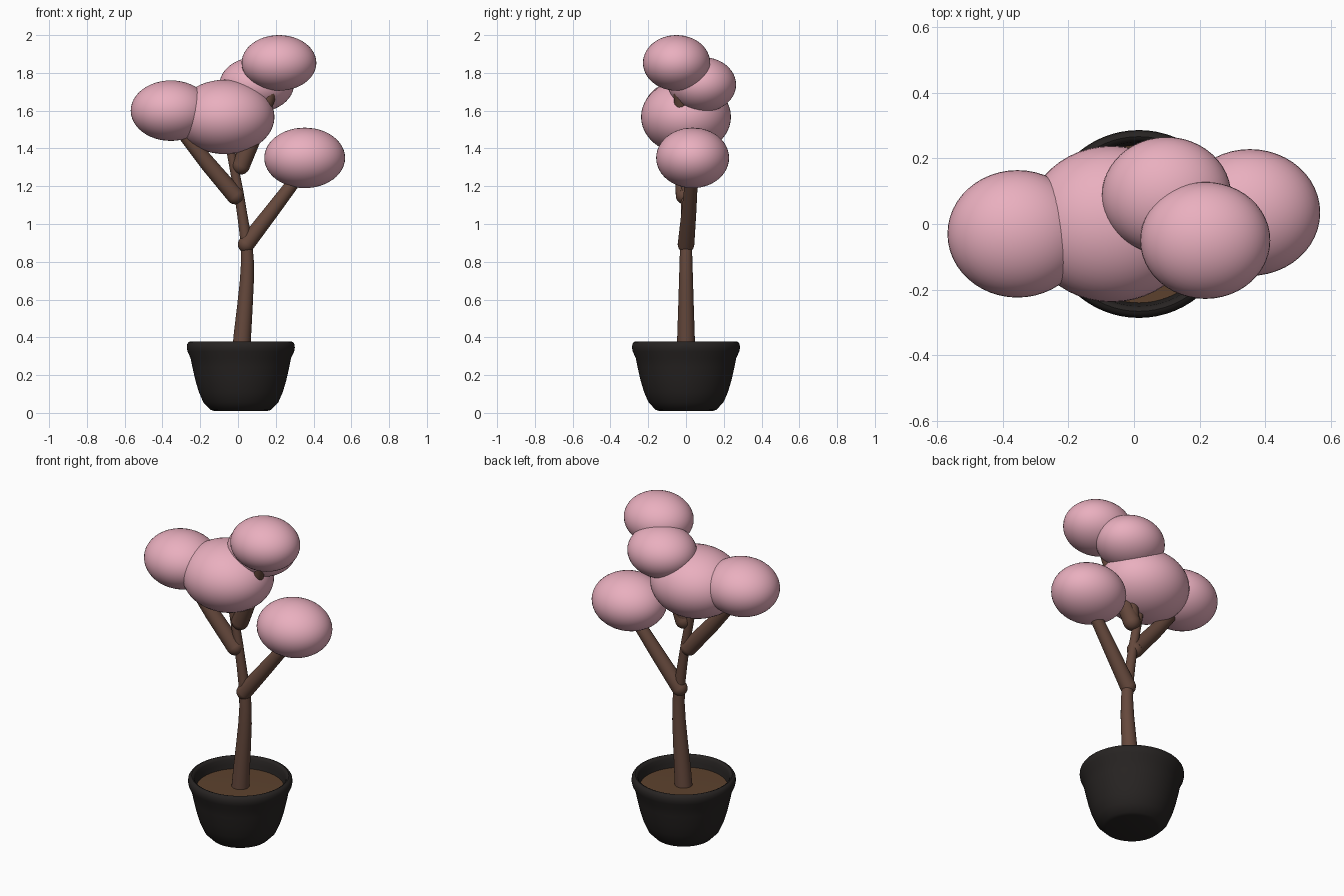
import bpy, bmesh, math
from mathutils import Vector

if "Cube" in bpy.data.objects:
    bpy.data.objects.remove(bpy.data.objects["Cube"])


def material(name, rgb):
    m = bpy.data.materials.new(name)
    m.diffuse_color = (*rgb, 1)
    m.use_nodes = True
    m.node_tree.nodes["Principled BSDF"].inputs["Base Color"].default_value = m.diffuse_color
    return m


PINK = material("blossom_pink", (0.82, 0.43, 0.52))
BARK = material("bark_brown", (0.13, 0.065, 0.045))
SOIL = material("soil_brown", (0.11, 0.055, 0.027))
POT = material("pot_black", (0.02, 0.017, 0.016))


def finish(name, bm, mat, angle=40):
    bmesh.ops.recalc_face_normals(bm, faces=bm.faces)
    me = bpy.data.meshes.new(name)
    bm.to_mesh(me)
    bm.free()
    ob = bpy.data.objects.new(name, me)
    bpy.context.collection.objects.link(ob)
    me.materials.append(mat)
    bpy.ops.object.select_all(action='DESELECT')
    ob.select_set(True)
    bpy.context.view_layer.objects.active = ob
    bpy.ops.object.shade_smooth_by_angle(angle=math.radians(angle))
    return ob


def lathe(name, profile, centre_x, mat, steps=64):
    bm = bmesh.new()
    vs = [bm.verts.new((centre_x + r, 0, z)) for r, z in profile]
    es = [bm.edges.new(p) for p in zip(vs, vs[1:])]
    bmesh.ops.spin(bm, geom=vs + es, cent=(centre_x, 0, 0), axis=(0, 0, 1),
                   angle=math.tau, steps=steps)
    bmesh.ops.remove_doubles(bm, verts=bm.verts, dist=1e-5)
    return finish(name, bm, mat)


def limb(name, points, sides=24, round_start=True):
    """Tapered tube through (x, y, z, radius) points."""
    pts = [Vector(p[:3]) for p in points]
    bm = bmesh.new()
    rings = []
    for i, p in enumerate(pts):
        d = (pts[min(i + 1, len(pts) - 1)] - pts[max(i - 1, 0)]).normalized()
        u = d.cross(Vector((0, 1, 0))).normalized()
        v = d.cross(u)
        rings.append([bm.verts.new(p + points[i][3] * (
            u * math.cos(math.tau * k / sides) + v * math.sin(math.tau * k / sides)))
            for k in range(sides)])
    for a, b in zip(rings, rings[1:]):
        for k in range(sides):
            n = (k + 1) % sides
            bm.faces.new((a[k], a[n], b[n], b[k]))
    bm.faces.new(rings[0])
    bm.faces.new(rings[-1])
    ob = finish(name, bm, BARK)
    if round_start:
        r = points[0][3]
        ellipsoid(name + "_knuckle", pts[0], (r, r, r), BARK, 24, 12)
    return ob


def ellipsoid(name, centre, radii, mat, u=48, v=24):
    bm = bmesh.new()
    bmesh.ops.create_uvsphere(bm, u_segments=u, v_segments=v, radius=1)
    bmesh.ops.scale(bm, vec=radii, verts=bm.verts)
    bmesh.ops.translate(bm, vec=centre, verts=bm.verts)
    return finish(name, bm, mat)


# pot with rolled lip, and soil inside it
lathe("pot", [(0, 0.01), (0.14, 0.01), (0.16, 0.016), (0.198, 0.055), (0.222, 0.11),
              (0.24, 0.17), (0.256, 0.24), (0.266, 0.29), (0.282, 0.325), (0.286, 0.345),
              (0.284, 0.363), (0.276, 0.375), (0.266, 0.379), (0.257, 0.375),
              (0.25, 0.363), (0.246, 0.335), (0.237, 0.29), (0, 0.29)], 0.015, POT)
lathe("soil", [(0, 0.318), (0.24, 0.31), (0.236, 0.292), (0, 0.292)], 0.015, SOIL)

# trunk, leaning right then curving back left
limb("trunk", [(0.015, 0, 0.295, 0.049), (0.024, 0, 0.42, 0.046), (0.037, 0, 0.57, 0.041),
               (0.047, 0, 0.70, 0.037), (0.05, 0, 0.80, 0.034), (0.045, 0, 0.90, 0.031),
               (0.024, 0, 1.04, 0.027), (0.002, 0, 1.18, 0.025), (-0.025, 0, 1.32, 0.024),
               (-0.06, 0, 1.50, 0.021)], round_start=False)

# branches, rounded where they leave the trunk
limb("right_branch", [(0.043, 0, 0.892, 0.044), (0.18, 0.016, 1.07, 0.039),
                      (0.34, 0.033, 1.28, 0.032)])
limb("left_branch", [(-0.015, -0.008, 1.15, 0.046), (-0.16, -0.018, 1.32, 0.042),
                     (-0.33, -0.03, 1.53, 0.032)])
limb("upper_branch", [(0.015, 0, 1.31, 0.048), (0.08, -0.012, 1.46, 0.045),
                      (0.165, -0.032, 1.67, 0.033), (0.205, -0.045, 1.79, 0.025)])
limb("back_branch", [(0.01, 0.005, 1.32, 0.035), (0.06, 0.045, 1.52, 0.03),
                     (0.1, 0.08, 1.70, 0.025)])

# foliage clumps
for name, centre, radii in [
    ("left_foliage", (-0.355, -0.03, 1.60), (0.213, 0.194, 0.16)),
    ("middle_foliage", (-0.068, 0, 1.567), (0.261, 0.238, 0.197)),
    ("back_foliage", (0.099, 0.086, 1.738), (0.197, 0.179, 0.146)),
    ("top_foliage", (0.217, -0.05, 1.853), (0.198, 0.178, 0.147)),
    ("right_foliage", (0.353, 0.035, 1.35), (0.214, 0.193, 0.16)),
]:
    ellipsoid(name, centre, radii, PINK)
